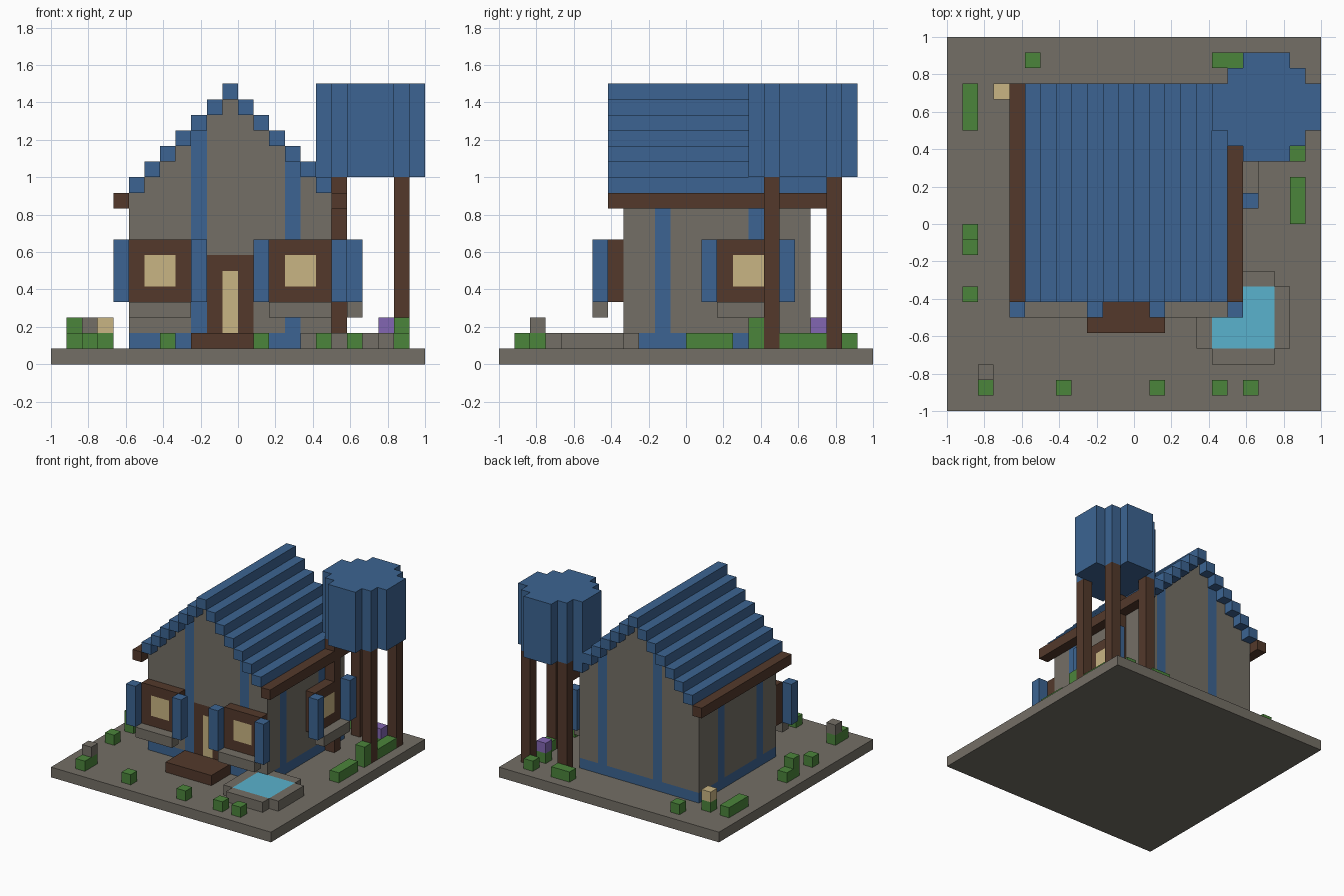
import bpy, bmesh, math
from mathutils import Vector

if "Cube" in bpy.data.objects:
    bpy.data.objects.remove(bpy.data.objects["Cube"])

U = 1 / 12  # block size; the plot is 24 x 24 blocks


def srgb(h):
    c = [int(h[i:i + 2], 16) / 255 for i in (0, 2, 4)]
    return [v / 12.92 if v <= 0.04045 else ((v + 0.055) / 1.055) ** 2.4 for v in c] + [1]


MATS = {}
for name, code in dict(stone="746F66", blue="3C6492", wood="53392B", glass="C9B583",
                       leaf="4B853B", petal="8266B2", water="5AB2CD").items():
    MATS[name] = bpy.data.materials.new(name)
    MATS[name].diffuse_color = srgb(code)


def box(x0, x1, y0, y1, z0, z1):
    return {(x, y, z) for x in range(x0, x1) for y in range(y0, y1) for z in range(z0, z1)}


def part(name, cells, colour):
    """Skin a set of blocks; colour is a material name or a rule on block position."""
    rule = colour if callable(colour) else (lambda x, y, z: colour)
    bm, verts, used = bmesh.new(), {}, []

    def vert(p):
        if p not in verts:
            verts[p] = bm.verts.new((p[0] * U - 1, p[1] * U - 1, p[2] * U))
        return verts[p]

    for c in sorted(cells):
        for axis in range(3):
            for side in (0, 1):
                n = list(c)
                n[axis] += 2 * side - 1
                if tuple(n) in cells:
                    continue
                ring = []
                for a, b in ((0, 0), (1, 0), (1, 1), (0, 1)):
                    p = list(c)
                    p[axis] += side
                    p[(axis + 1) % 3] += a
                    p[(axis + 2) % 3] += b
                    ring.append(vert(tuple(p)))
                f = bm.faces.new(ring if side else ring[::-1])
                m = rule(*c)
                if m not in used:
                    used.append(m)
                f.material_index = used.index(m)
    bmesh.ops.dissolve_limit(bm, angle_limit=0.01, verts=bm.verts[:], edges=bm.edges[:],
                             delimit={'MATERIAL'})
    me = bpy.data.meshes.new(name)
    bm.to_mesh(me)
    bm.free()
    for m in used:
        me.materials.append(MATS[m])
    ob = bpy.data.objects.new(name, me)
    bpy.context.collection.objects.link(ob)
    return ob


# Ground slab
part("ground_slab", box(0, 24, 0, 24, 0, 1), "stone")


# House walls with stepped gables, blue trim and the front door
def roof_level(x):
    return 17 - abs(x - 11)


def wall_colour(x, y, z):
    if y == 8 and 10 <= x < 13 and 2 <= z < 7:
        return "glass" if x == 11 and z < 6 else "wood"
    if z == 1 or (x in (9, 15) and y in (8, 19)) or (x in (5, 17) and y in (10, 16)):
        return "blue"
    return "stone"


walls = set()
for x in range(5, 18):
    walls |= box(x, x + 1, 8, 20, 1, roof_level(x))
part("house_walls", walls, wall_colour)

# Stepped roof and wooden eaves
roof = set()
for x in range(5, 18):
    roof |= box(x, x + 1, 7, 21, roof_level(x), roof_level(x) + 1)
part("roof", roof, "blue")
for name, x in (("left_eave", 4), ("right_eave", 18)):
    part(name, box(x, x + 1, 7, 21, 10, 11), "wood")


# Windows: frame with panes, two shutters and a sill one block further out
def window(name, start, depth, out, side=False):
    def run(a, b, d, z0, z1):
        return box(d, d + 1, a, b, z0, z1) if side else box(a, b, d, d + 1, z0, z1)

    def pane(x, y, z):
        t = (y if side else x) - start
        return "glass" if 1 <= t < 3 and 5 <= z < 7 else "wood"

    part(name + "_frame", run(start, start + 4, depth, 4, 8), pane)
    part(name + "_shutters", run(start - 1, start, depth + out, 4, 8)
         | run(start + 4, start + 5, depth + out, 4, 8), "blue")
    part(name + "_sill", run(start, start + 4, depth + out, 3, 4), "stone")


window("front_left_window", 5, 7, -1)
window("front_right_window", 14, 7, -1)
window("side_window", 14, 18, 1, side=True)

# Porch step
part("porch", box(9, 14, 5, 8, 1, 2), "wood")

# Pond
part("pond_water", box(17, 21, 4, 8, 1, 2), "water")
part("pond_rim", box(17, 21, 3, 4, 1, 2) | box(21, 22, 4, 8, 1, 2)
     | box(16, 17, 4, 8, 1, 2) | box(18, 21, 8, 9, 1, 2), "stone")

# Water tower: round tank on four legs
tank = {c for c in box(17, 24, 16, 23, 12, 18)
        if (c[0] - 20) ** 2 + (c[1] - 19) ** 2 <= 10}
part("tank", tank, "blue")
legs = set()
for x in (18, 22):
    for y in (17, 21):
        legs |= box(x, x + 1, y, y + 1, 1, 12)
part("tank_legs", legs, "wood")

# Bushes: x, y, length along x, length along y, height
for i, (x, y, w, d, h) in enumerate([
        (2, 1, 1, 1, 1), (7, 1, 1, 1, 1), (13, 1, 1, 1, 1), (17, 1, 1, 1, 1), (19, 1, 1, 1, 1),
        (1, 7, 1, 1, 1), (1, 10, 1, 1, 2), (1, 11, 1, 1, 1), (1, 18, 1, 3, 1), (5, 22, 1, 1, 1),
        (17, 22, 2, 1, 1), (21, 22, 1, 1, 1), (22, 12, 1, 3, 1), (22, 16, 1, 1, 2),
        (22, 18, 1, 3, 1)]):
    part(f"bush_{i + 1}", box(x, x + w, y, y + d, 1, 1 + h), "leaf")

# Flowers: green base block with a coloured block on top
for name, x, y, top in (("grey_flower", 2, 2, "stone"), ("yellow_flower", 3, 20, "glass"),
                        ("purple_flower", 21, 20, "petal")):
    part(name, box(x, x + 1, y, y + 1, 1, 3), lambda a, b, z, t=top: "leaf" if z == 1 else t)

for m in bpy.data.materials:
    if m.users and not m.is_grease_pencil:
        m.use_nodes = True
        m.node_tree.nodes["Principled BSDF"].inputs["Base Color"].default_value = m.diffuse_color
